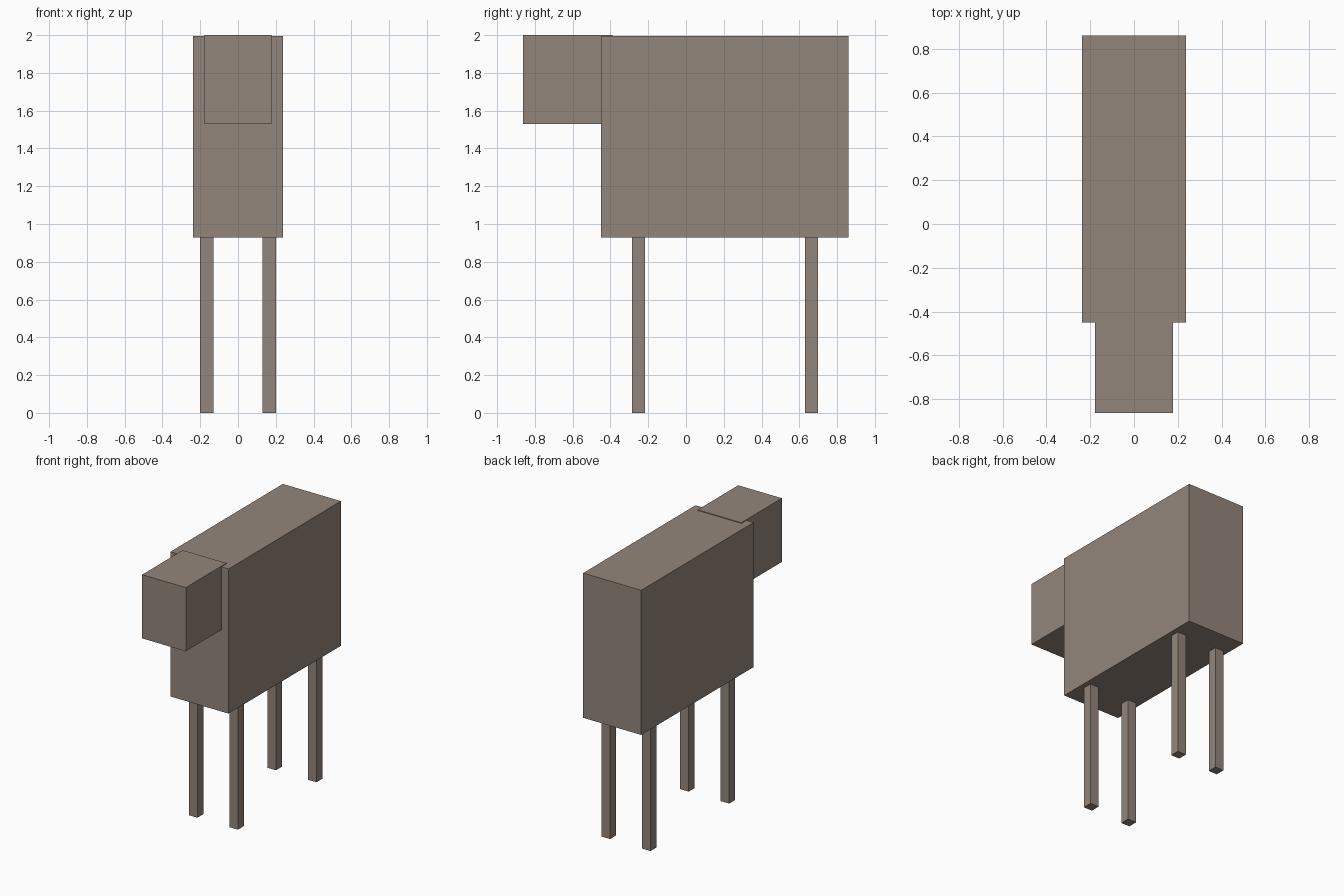
import bpy
import bmesh
from mathutils import Vector

if "Cube" in bpy.data.objects:
    bpy.data.objects.remove(bpy.data.objects["Cube"])

# One warm grey-brown for the whole animal
hide = bpy.data.materials.new("warm_grey_brown")
hide.diffuse_color = (0.296, 0.238, 0.198, 1.0)
hide.use_nodes = True
hide.node_tree.nodes["Principled BSDF"].inputs["Base Color"].default_value = hide.diffuse_color


def box(name, lo, hi):
    """Axis-aligned box between two corners."""
    lo, hi = Vector(lo), Vector(hi)
    bm = bmesh.new()
    bmesh.ops.create_cube(bm, size=1.0)
    bmesh.ops.scale(bm, vec=hi - lo, verts=bm.verts)
    mesh = bpy.data.meshes.new(name)
    bm.to_mesh(mesh)
    bm.free()
    mesh.materials.append(hide)
    obj = bpy.data.objects.new(name, mesh)
    obj.location = (lo + hi) / 2
    bpy.context.collection.objects.link(obj)
    return obj


# Body
box("body", (-0.237, -0.449, 0.928), (0.237, 0.861, 1.995))

# Head, its back end sunk slightly into the body
box("head", (-0.178, -0.863, 1.53), (0.178, -0.39, 2.0))

# Four legs
for end, y in (("front", -0.252), ("back", 0.664)):
    for side, x in (("left", 0.165), ("right", -0.165)):
        box(f"{end}_{side}_leg", (x - 0.035, y - 0.035, 0.0), (x + 0.035, y + 0.035, 0.93))
